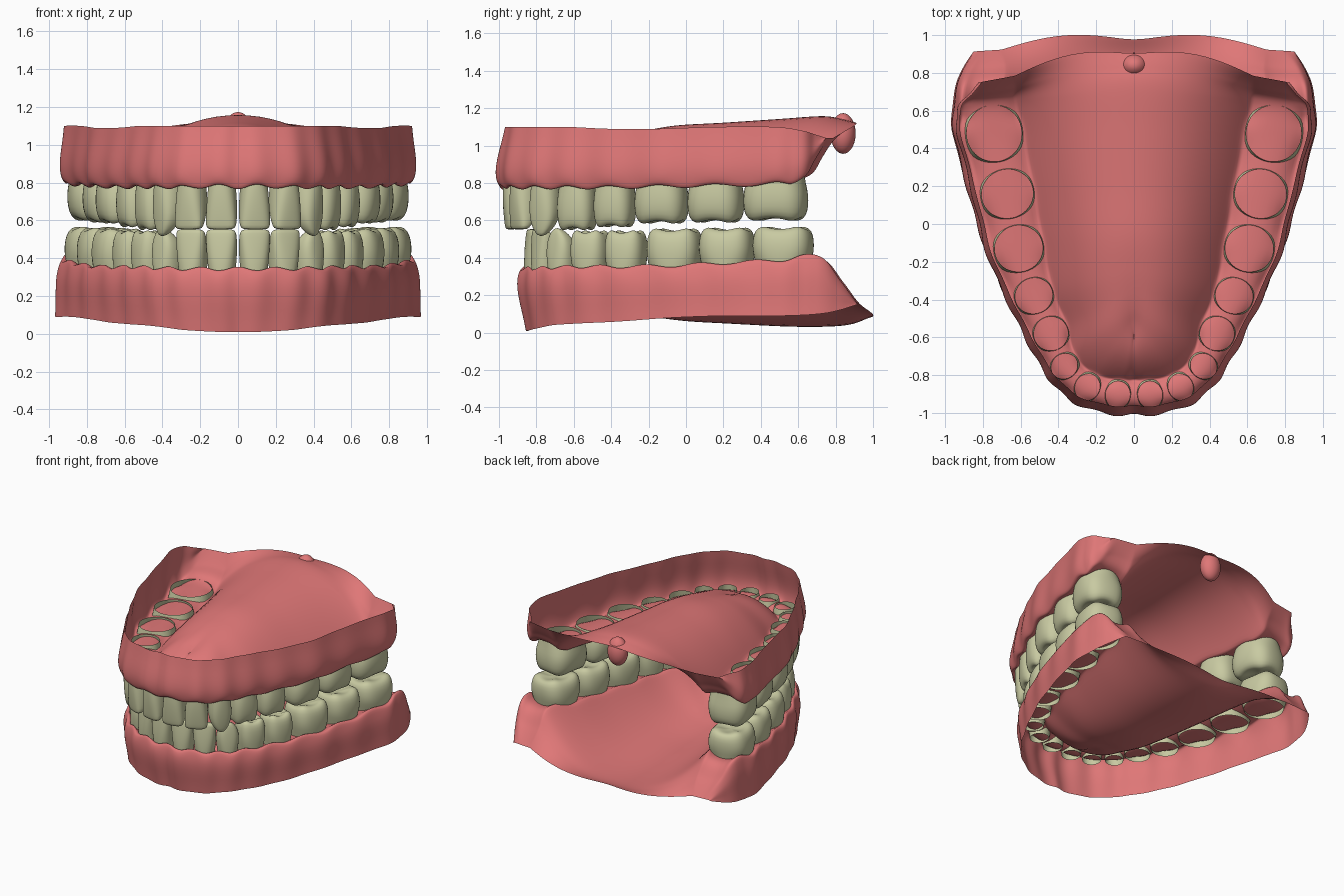
import bpy
import bmesh
import math
from mathutils import Vector

if "Cube" in bpy.data.objects:
    bpy.data.objects.remove(bpy.data.objects["Cube"], do_unlink=True)


def make_material(name, rgb):
    mat = bpy.data.materials.new(name)
    mat.use_nodes = True
    mat.diffuse_color = (*rgb, 1)
    mat.node_tree.nodes["Principled BSDF"].inputs["Base Color"].default_value = (*rgb, 1)
    return mat


GUM = make_material("gum pink", (0.74, 0.185, 0.185))
IVORY = make_material("tooth ivory", (0.58, 0.59, 0.36))


def finish(name, bm, mat, mirror=True):
    """Turn a bmesh into a smooth object, mirrored across the midline."""
    bmesh.ops.recalc_face_normals(bm, faces=bm.faces[:])
    for face in bm.faces:
        face.smooth = True
    mesh = bpy.data.meshes.new(name)
    bm.to_mesh(mesh)
    bm.free()
    mesh.materials.append(mat)
    obj = bpy.data.objects.new(name, mesh)
    bpy.context.scene.collection.objects.link(obj)
    if mirror:
        mod = obj.modifiers.new("mirror", "MIRROR")
        mod.use_clip = True
        mod.merge_threshold = 0.002
    mod = obj.modifiers.new("smooth", "SUBSURF")
    mod.levels = mod.render_levels = 1


# Arch stations from the midline back; stations 1 to 8 are tooth centres.
# Each: x, y, half thickness, rim z, gum margin z, midline y, midline z
UPPER = [
    (0, -.9, .08, 1.1, .78, -.57, .96),
    (.085, -.9, .08, 1.1, .785, -.55, .97),
    (.245, -.86, .08, 1.1, .78, -.5, .99),
    (.365, -.75, .08, 1.1, .78, -.43, 1.02),
    (.44, -.58, .1, 1.1, .78, -.34, 1.05),
    (.53, -.38, .11, 1.09, .78, -.22, 1.08),
    (.61, -.13, .14, 1.09, .785, -.05, 1.11),
    (.67, .16, .15, 1.1, .79, .2, 1.125),
    (.74, .48, .16, 1.1, .8, .5, 1.145),
    (.76, .64, .14, 1.08, .83, .73, 1.16),
    (.73, .71, .11, 1.06, .93, .83, 1.145),
    (.71, .77, .08, 1.04, 1.04, .9, 1.125),
]
LOWER = [
    (0, -.79, .075, .01, .34, -.5, .18),
    (.085, -.79, .075, .01, .34, -.48, .17),
    (.24, -.75, .075, .02, .34, -.44, .155),
    (.37, -.66, .08, .04, .345, -.37, .13),
    (.46, -.51, .1, .05, .35, -.29, .11),
    (.55, -.32, .11, .06, .35, -.18, .085),
    (.63, -.06, .14, .08, .355, 0, .06),
    (.7, .22, .15, .09, .37, .25, .045),
    (.76, .52, .155, .09, .385, .55, .03),
    (.79, .72, .11, .1, .405, .77, .03),
    (.77, .83, .09, .12, .28, .89, .045),
    (.75, .92, .05, .15, .155, .97, .08),
]


def spline(rows, s):
    """Smooth interpolation of the stations, mirrored at the midline."""
    i = min(int(s), len(rows) - 2)
    t = s - i
    b, c = rows[i], rows[i + 1]
    a = rows[i - 1] if i else (-rows[1][0],) + rows[1][1:]
    d = rows[min(i + 2, len(rows) - 1)]
    return [q + (t * (r - p) + t ** 2 * (2 * p - 5 * q + 4 * r - e)
                 + t ** 3 * (3 * (q - r) + e - p)) / 2
            for p, q, r, e in zip(a, b, c, d)]


# Ridge cross-section from rim to inner margin:
# thickness factor, extra offset, height fraction from rim to margin, flare
RIDGE = [
    (1, 0, 0, 1), (1, .01, .22, .7), (1, .025, .45, .4), (1, .035, .68, .15),
    (1, .032, .85, 0), (1, .022, .97, 0), (1, .01, 1.03, 0), (.9, 0, 1, 0),
    (.6, 0, .9, 0), (0, 0, .87, 0), (-.6, 0, .9, 0), (-.9, 0, .98, 0),
]
INNER = [0, .06, .13, .22, .34, .48, .64, .82, 1]


def gum(name, rows, flare_front, flare_back, bow, steps=8):
    bm = bmesh.new()
    last = len(rows) - 1
    columns = []
    for n in range(last * steps + 1):
        s = n / steps
        x, y, w, rim, margin, sy, sz = spline(rows, s)
        centre, spine = Vector((x, y)), Vector((0, sy))
        out = (centre - spine).normalized()
        flare = flare_front + (flare_back - flare_front) * min(s / 8, 1)
        # Bulge over each root, papilla between neighbours
        phase = s if s >= 1 else 0.5 + s / 2
        wave = math.cos(math.tau * phase) if s < 8.5 else -1 + min((s - 8.5) * 2, 1)
        points = []
        for a, b, f, fl in RIDGE:
            off = a * w + b + flare * fl
            z = rim + (margin - rim) * f
            if a == 1:
                off += 0.008 * wave * (0.4 + 0.6 * f)
            if f > 0.9:
                z -= 0.01 * wave * math.copysign(1, margin - rim) * (s < 9)
            p = centre + out * off
            points.append((p.x, p.y, z))
        # Vault or floor running to the midline
        start = centre - out * w
        z0 = rim + (margin - rim) * 0.97
        arc = bow * max(0, s - last + 2) / 2
        for t in INNER:
            p = start.lerp(spine, t)
            z = z0 + (sz - z0) * (1 - (1 - t) ** 2.2)
            points.append((p.x, p.y + arc * math.sin(math.pi * t), z))
        columns.append([bm.verts.new(p) for p in points])
    for c, d in zip(columns, columns[1:]):
        for j in range(len(c) - 1):
            bm.faces.new((c[j], d[j], d[j + 1], c[j + 1]))
    finish(name, bm, GUM)


gum("upper_gum", UPPER, -.02, .015, .06)
gum("lower_gum", LOWER, -.02, .05, .055)

# Uvula hanging from the rear of the palate
bm = bmesh.new()
bmesh.ops.create_uvsphere(bm, u_segments=16, v_segments=10, radius=1)
bmesh.ops.scale(bm, vec=(.08, .07, .11), verts=bm.verts[:])
bmesh.ops.translate(bm, vec=(0, .84, 1.065), verts=bm.verts[:])
finish("uvula", bm, GUM, mirror=False)

# Crown shapes from the open root to the tip: height, width, depth
SHAPES = {
    "incisor": [(0, .84, .92), (.25, .93, 1.05), (.5, 1, .97), (.75, 1.04, .74),
                (.93, 1.02, .48), (1, .9, .28)],
    "canine": [(0, .84, .92), (.25, .98, 1.05), (.5, 1.04, .97), (.72, .97, .76),
               (.88, .68, .5), (1, .2, .18)],
    "molar": [(0, .9, .93), (.22, .95, .98), (.45, 1.02, 1.02), (.72, 1.02, .99),
              (.92, .95, .88), (1, .78, .68), (.95, .5, .42), (.9, .2, .18)],
}
KINDS = ["incisor"] * 2 + ["canine"] + ["molar"] * 5
NAMES = ["central_incisor", "lateral_incisor", "canine", "first_premolar",
         "second_premolar", "first_molar", "second_molar", "third_molar"]


def tooth(name, rows, i, kind, width, tip, segments=20):
    x, y, depth, rim, margin, sy, _ = rows[i]
    along = Vector(rows[i + 1][:2]) - Vector(rows[i - 1][:2])
    along.normalize()
    out = Vector((along.y, -along.x))
    root = margin + math.copysign(0.055, rim - margin)
    bm = bmesh.new()
    rings = []
    for h, ws, ds in SHAPES[kind]:
        ring = []
        # Round at the root, boxier towards the crown
        power = 1 - 0.28 * min(h * 2.5, 1)
        for k in range(segments):
            a = math.tau * k / segments
            ca, sa = math.cos(a), math.sin(a)
            u = math.copysign(abs(ca) ** power, ca) * ws * width / 2
            v = math.copysign(abs(sa) ** power, sa) * ds * depth
            # Keep the front face of thin crowns upright
            if kind != "molar":
                v += (1 - ds) * depth * 0.65
            rise = h
            if kind == "molar" and h > 0.8 and ws > 0.4:
                rise -= 0.035 * math.cos(4 * a)
            p = Vector((x, y)) + along * u + out * v
            ring.append(bm.verts.new((p.x, p.y, root + (tip - root) * rise)))
        rings.append(ring)
    for lo, hi in zip(rings, rings[1:]):
        for k in range(segments):
            m = (k + 1) % segments
            bm.faces.new((lo[k], lo[m], hi[m], hi[k]))
    bm.faces.new(rings[-1])
    finish(name, bm, IVORY)


# Widths and tip heights, front to back
UPPER_TEETH = [(.16, .55), (.16, .55), (.16, .515), (.205, .55),
               (.215, .565), (.28, .585), (.295, .59), (.34, .6)]
LOWER_TEETH = [(.16, .555), (.16, .555), (.155, .56), (.2, .545),
               (.215, .545), (.29, .555), (.29, .56), (.32, .565)]
for jaw, rows, sizes in (("upper", UPPER, UPPER_TEETH), ("lower", LOWER, LOWER_TEETH)):
    for i, (width, tip) in enumerate(sizes):
        tooth(f"{jaw}_{NAMES[i]}s", rows, i + 1, KINDS[i], width, tip)
